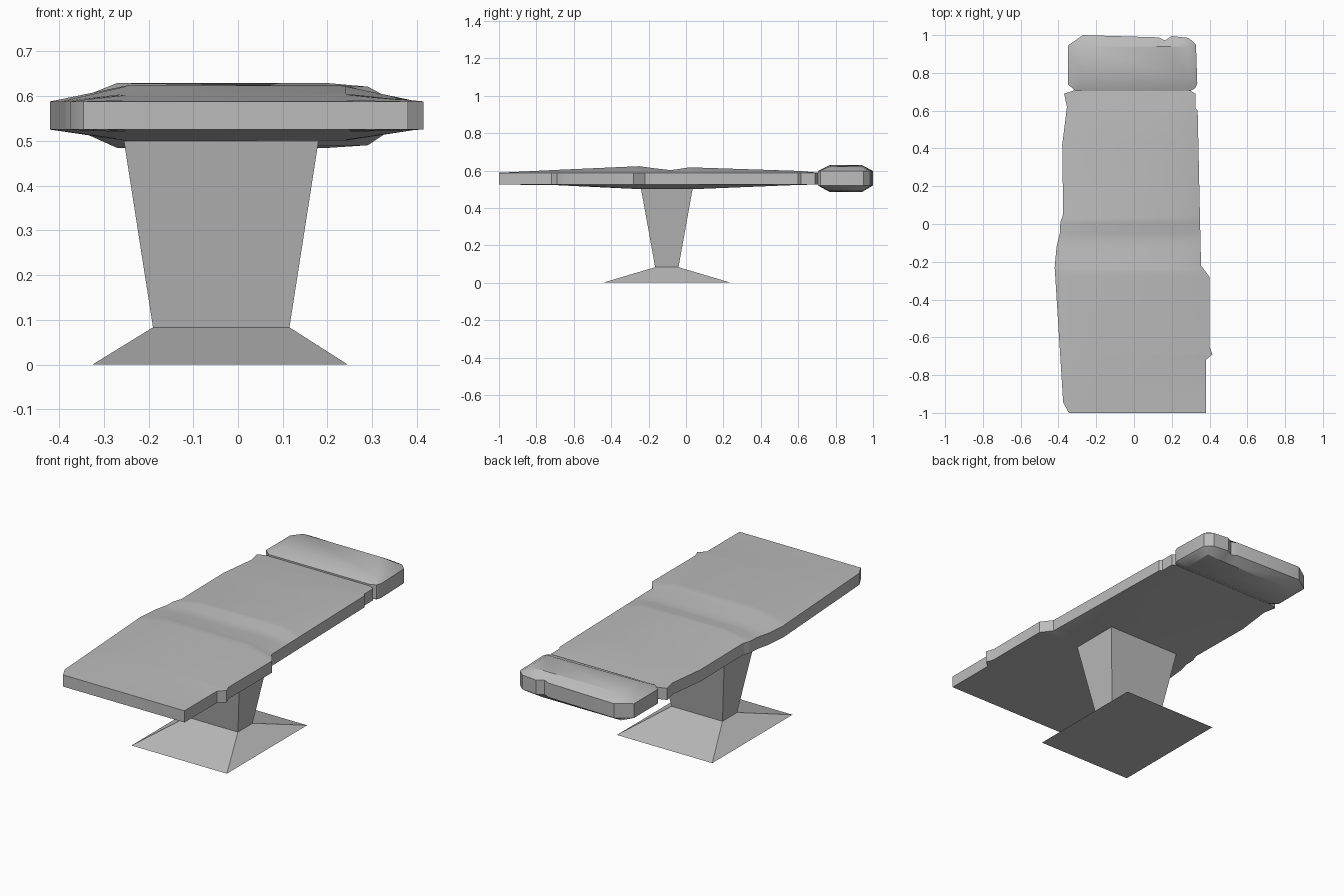
import bpy, bmesh, math

if "Cube" in bpy.data.objects:
    bpy.data.objects.remove(bpy.data.objects["Cube"])

grey = bpy.data.materials.new("plain grey")
grey.diffuse_color = (0.5, 0.5, 0.5, 1)
grey.use_nodes = True
grey.node_tree.nodes["Principled BSDF"].inputs["Base Color"].default_value = grey.diffuse_color


def finish(name, bm, smooth=True):
    bmesh.ops.remove_doubles(bm, verts=bm.verts, dist=0.0005)
    bmesh.ops.recalc_face_normals(bm, faces=bm.faces)
    mesh = bpy.data.meshes.new(name)
    bm.to_mesh(mesh)
    bm.free()
    mesh.materials.append(grey)
    ob = bpy.data.objects.new(name, mesh)
    bpy.context.collection.objects.link(ob)
    if smooth:
        bpy.ops.object.select_all(action='DESELECT')
        ob.select_set(True)
        bpy.context.view_layer.objects.active = ob
        bpy.ops.object.shade_smooth_by_angle(angle=math.radians(30))
    return ob


def loft(name, rings, smooth=True):
    """Skin a stack of equal-length closed rings and cap both ends."""
    bm = bmesh.new()
    rows = [[bm.verts.new(p) for p in ring] for ring in rings]
    for a, b in zip(rows, rows[1:]):
        for i in range(len(a)):
            j = (i + 1) % len(a)
            bm.faces.new((a[i], a[j], b[j], b[i]))
    bm.faces.new(rows[0][::-1])
    bm.faces.new(rows[-1])
    return finish(name, bm, smooth)


def lerp(table, y):
    for (y0, v0), (y1, v1) in zip(table, table[1:]):
        if y <= y1:
            return v0 + (v1 - v0) * (y - y0) / (y1 - y0)
    return table[-1][1]


def rect(x0, x1, y0, y1, z):
    return [(x0, y0, z), (x1, y0, z), (x1, y1, z), (x0, y1, z)]


# Pedestal: flared foot and tapering column
neck = rect(-0.19, 0.115, -0.165, -0.04, 0.083)
loft("foot", [rect(-0.325, 0.245, -0.445, 0.24, 0), neck], False)
loft("column", [neck, rect(-0.255, 0.18, -0.24, 0.035, 0.5)], False)

# Table top: wavy side edges, crowned top and shallow keel, all along y
left = [(-1, -0.345), (-0.945, -0.375), (-0.23, -0.42), (-0.12, -0.41),
        (-0.05, -0.393), (0.01, -0.39), (0.05, -0.375), (0.42, -0.38),
        (0.62, -0.355), (0.69, -0.37), (0.71, -0.31)]
right = [(-1, 0.38), (-0.72, 0.38), (-0.69, 0.415), (-0.65, 0.4),
         (-0.28, 0.4), (-0.22, 0.355), (0, 0.35), (0.6, 0.337),
         (0.615, 0.325), (0.69, 0.325), (0.71, 0.29)]
crown = [(-1, 0.588), (-0.7, 0.603), (-0.25, 0.623), (-0.17, 0.612),
         (-0.08, 0.602), (0.02, 0.617), (0.6, 0.598), (0.71, 0.588)]
keel = [(-1, 0.525), (-0.7, 0.522), (-0.24, 0.5), (0.035, 0.5),
        (0.6, 0.523), (0.71, 0.525)]
rings = []
for y in sorted({p[0] for t in (left, right, crown, keel) for p in t}):
    xl, xr, zt, zb = (lerp(t, y) for t in (left, right, crown, keel))
    il, ir = -0.25, 0.24
    rings.append([(xl, y, 0.588), (il, y, zt), (ir, y, zt), (xr, y, 0.588),
                  (xr, y, 0.525), (ir, y, zb), (il, y, zb), (xl, y, 0.525)])
loft("table_top", rings)

# Headrest: padded block with chamfered edges and a small notch at the back
outline = [(-0.31, 0.705), (0.3, 0.705), (0.325, 0.72), (0.335, 0.745),
           (0.328, 0.95), (0.29, 0.985), (0.2, 0.995), (0.165, 0.972),
           (0.13, 0.988), (-0.27, 1.0), (-0.35, 0.945), (-0.35, 0.74)]


def rim(z):
    return [(x, y, z) for x, y in outline]


def pad(z, tilt):
    pts = []
    for x, y in outline:
        px, py = min(max(x, -0.27), 0.29), min(max(y, 0.77), 0.94)
        pts.append((px, py, z - tilt * max(0, (px - 0.2) / 0.09)))
    return pts


loft("headrest", [pad(0.484, -0.006), rim(0.52), rim(0.597), pad(0.629, 0.008)])
